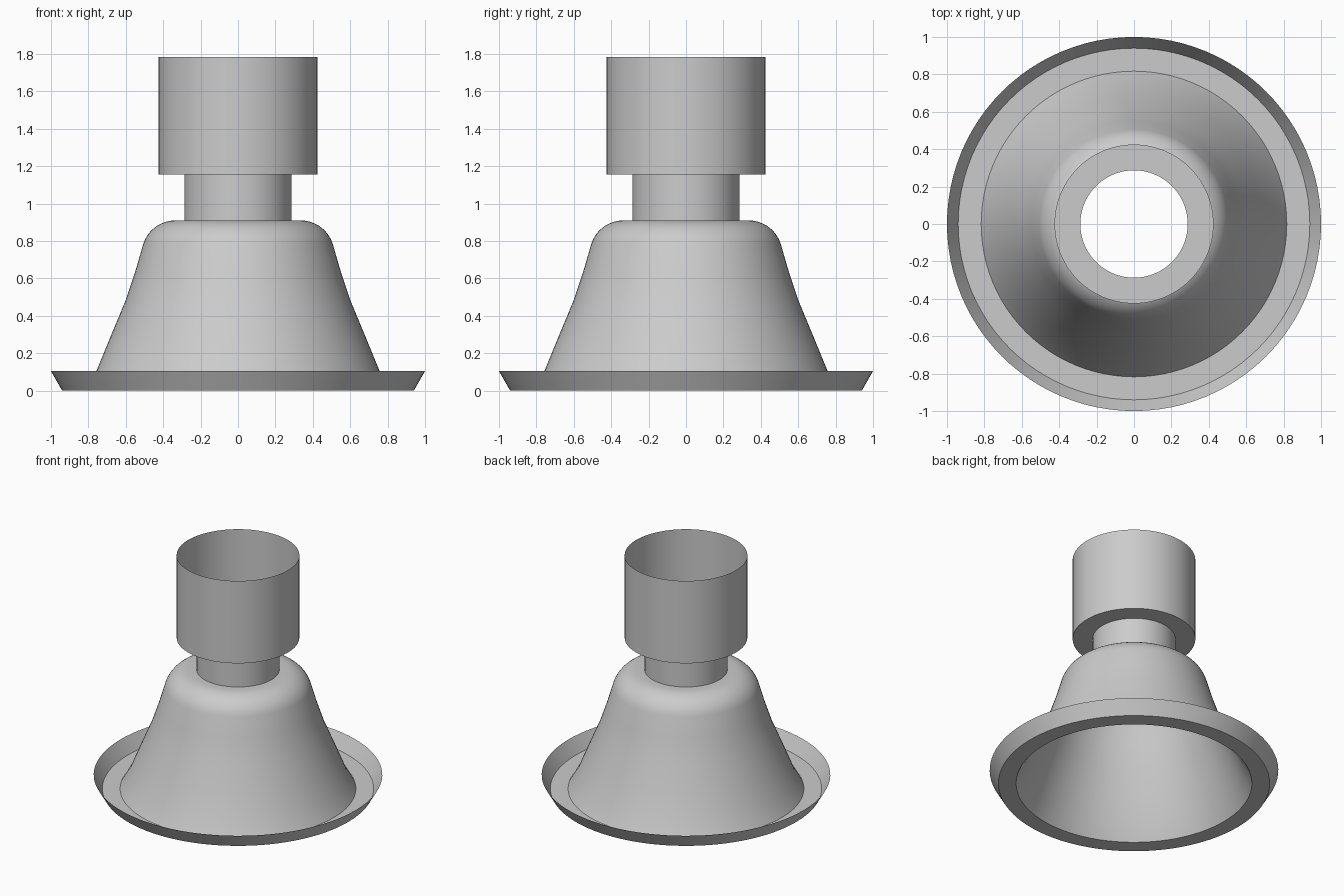
import bpy
import bmesh
from math import radians, sin, cos, tau

cube = bpy.data.objects.get("Cube")
if cube:
    bpy.data.objects.remove(cube, do_unlink=True)

SEGMENTS = 96

grey = bpy.data.materials.new("plain grey")
grey.use_nodes = True
COLOUR = (0.6, 0.6, 0.6, 1)
grey.diffuse_color = COLOUR
grey.node_tree.nodes["Principled BSDF"].inputs["Base Color"].default_value = COLOUR


def lathe(name, profile):
    """Turn a thin open (radius, height) profile, listed bottom up, around z."""
    bm = bmesh.new()
    rings = [[bm.verts.new((r * cos(tau * i / SEGMENTS), r * sin(tau * i / SEGMENTS), z))
              for i in range(SEGMENTS)] for r, z in profile]
    for low, high in zip(rings, rings[1:]):
        for i in range(SEGMENTS):
            j = (i + 1) % SEGMENTS
            bm.faces.new((low[i], low[j], high[j], high[i]))
    mesh = bpy.data.meshes.new(name)
    bm.to_mesh(mesh)
    bm.free()
    mesh.materials.append(grey)
    obj = bpy.data.objects.new(name, mesh)
    bpy.context.collection.objects.link(obj)
    bpy.ops.object.select_all(action='DESELECT')
    obj.select_set(True)
    bpy.context.view_layer.objects.active = obj
    bpy.ops.object.shade_smooth_by_angle(angle=radians(30))
    return obj


# Shoulder arc, rounding the bell from its wall into its flat top
ARC_R, ARC_X, ARC_Z = 0.18, 0.335, 0.73
shoulder = [(ARC_X + ARC_R * cos(radians(a)), ARC_Z + ARC_R * sin(radians(a)))
            for a in range(18, 91, 8)]

# Flared base flange, open in the middle
lathe("base_flange", [(0.817, 0), (0.94, 0), (1.0, 0.105)])

# Hollow bell body
lathe("bell_body", [(0.817, 0), (0.757, 0.105), (0.68, 0.293), (0.602, 0.48),
                    (0.55, 0.635)] + shoulder + [(0.287, 0.91)])

# Neck tube
lathe("neck", [(0.287, 0.91), (0.287, 1.155)])

# Open top cup with its ring floor
lathe("top_cup", [(0.287, 1.155), (0.425, 1.155), (0.425, 1.785)])
